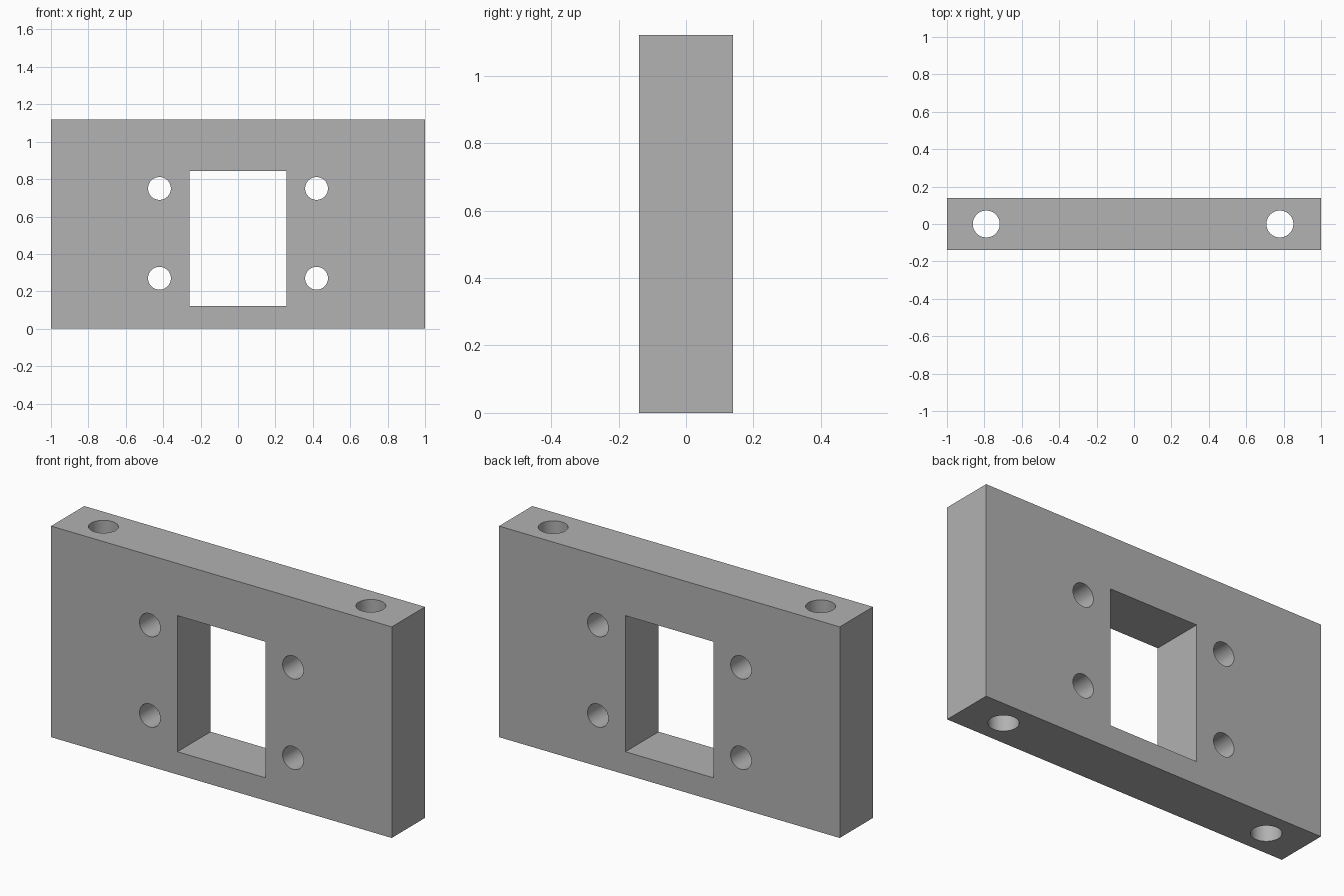
import bpy
from math import pi, radians

cube = bpy.data.objects.get("Cube")
if cube:
    bpy.data.objects.remove(cube, do_unlink=True)

WIDTH, DEPTH, HEIGHT = 2.0, 0.278, 1.12

grey = bpy.data.materials.new("plain grey")
grey.use_nodes = True
colour = (0.445, 0.445, 0.445, 1)
grey.diffuse_color = colour
grey.node_tree.nodes["Principled BSDF"].inputs["Base Color"].default_value = colour


def box(name, size, centre):
    bpy.ops.mesh.primitive_cube_add(size=1, location=centre)
    ob = bpy.context.object
    ob.name = name
    ob.scale = size
    bpy.ops.object.transform_apply(location=False, rotation=False, scale=True)
    ob.data.materials.append(grey)
    return ob


def drill(name, radius, length, centre, rotation=(0, 0, 0)):
    bpy.ops.mesh.primitive_cylinder_add(vertices=48, radius=radius, depth=length,
                                        location=centre, rotation=rotation)
    ob = bpy.context.object
    ob.name = name
    ob.data.materials.append(grey)
    return ob


# Solid plate
plate = box("mounting_plate", (WIDTH, DEPTH, HEIGHT), (0, 0, HEIGHT / 2))

# Rectangular window
cutters = [box("window_cutter", (0.516, 1, 0.722), (0, 0, 0.482))]

# Four screw holes from front to back
for x in (-0.42, 0.42):
    for z in (0.27, 0.75):
        cutters.append(drill("screw_hole_cutter", 0.061, 1, (x, 0, z), (pi / 2, 0, 0)))

# Two bolt holes from top to bottom
for x in (-0.79, 0.78):
    cutters.append(drill("bolt_hole_cutter", 0.072, 2, (x, 0, HEIGHT / 2)))

# Cut every opening, then remove the cutters
bpy.ops.object.select_all(action="DESELECT")
plate.select_set(True)
bpy.context.view_layer.objects.active = plate
for cutter in cutters:
    cutter.hide_render = True
    mod = plate.modifiers.new("cut", "BOOLEAN")
    mod.operation = "DIFFERENCE"
    mod.solver = "EXACT"
    mod.object = cutter
    bpy.ops.object.modifier_apply(modifier=mod.name)
    bpy.data.objects.remove(cutter, do_unlink=True)

# Round hole walls, sharp edges
bpy.ops.object.shade_smooth_by_angle(angle=radians(30))
